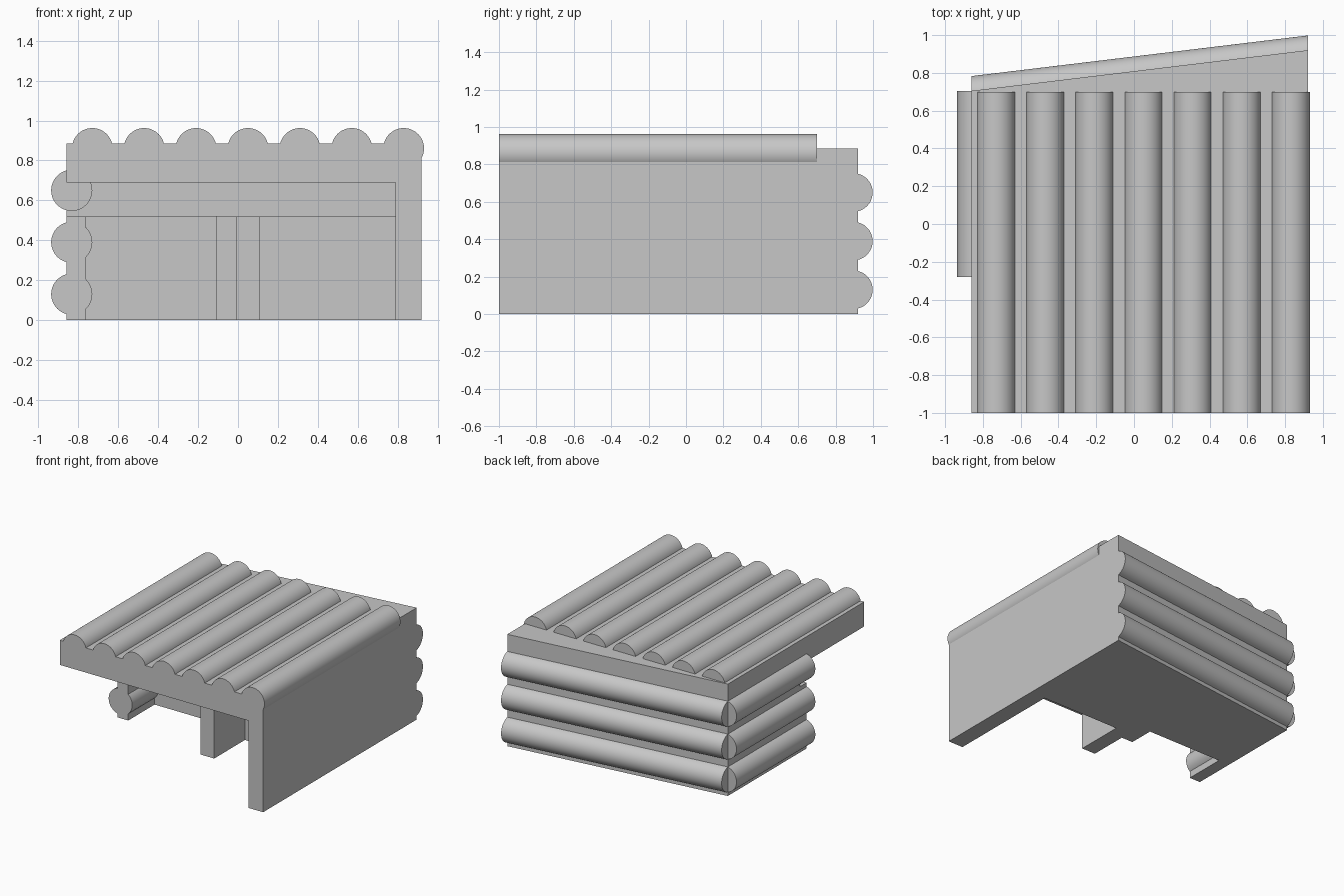
import bpy, bmesh, math
from mathutils import Vector

cube = bpy.data.objects.get("Cube")
if cube:
    bpy.data.objects.remove(cube)

grey = bpy.data.materials.new("plain_grey")
grey.use_nodes = True
tone = (0.57, 0.57, 0.57, 1)
grey.diffuse_color = tone
grey.node_tree.nodes["Principled BSDF"].inputs["Base Color"].default_value = tone

LEFT, RIGHT, INNER, FRONT = -0.86, 0.92, 0.79, -1.0


def back(x):
    """Depth of the slanted back wall at a given x."""
    return 0.705 + (x - LEFT) * 0.215 / (RIGHT - LEFT)


def finish(name, bm, smooth=False):
    bmesh.ops.recalc_face_normals(bm, faces=bm.faces)
    mesh = bpy.data.meshes.new(name)
    bm.to_mesh(mesh)
    bm.free()
    mesh.materials.append(grey)
    obj = bpy.data.objects.new(name, mesh)
    bpy.context.collection.objects.link(obj)
    if smooth:
        bpy.ops.object.select_all(action='DESELECT')
        obj.select_set(True)
        bpy.context.view_layer.objects.active = obj
        bpy.ops.object.shade_smooth_by_angle(angle=math.radians(30))
    return obj


def slab(name, plan, low, high):
    """Extrude a floor plan between two heights."""
    bm = bmesh.new()
    base = bm.faces.new([bm.verts.new((x, y, low)) for x, y in plan])
    top = bmesh.ops.extrude_face_region(bm, geom=[base])["geom"]
    for v in top:
        if isinstance(v, bmesh.types.BMVert):
            v.co.z = high
    return finish(name, bm)


def log(name, start, end, radius, axis, sides=48):
    """Round log whose ends are cut square to the x (0) or y (1) axis."""
    bm = bmesh.new()
    rings = []
    for centre in (start, end):
        ring = []
        for i in range(sides):
            t = math.tau * i / sides
            p = Vector(centre)
            p[1 - axis] += radius * math.cos(t)
            p.z += radius * math.sin(t)
            ring.append(bm.verts.new(p))
        rings.append(ring)
        bm.faces.new(ring)
    a, b = rings
    for i in range(sides):
        j = (i + 1) % sides
        bm.faces.new((a[i], a[j], b[j], b[i]))
    return finish(name, bm, smooth=True)


# Long side wall
slab("side_wall", [(INNER, FRONT), (RIGHT, FRONT), (RIGHT, back(RIGHT)),
                   (INNER, back(INNER))], 0, 0.885)

# Lower mass with two recessed bays, a stepped partition and the short wall
slab("lower_body", [
    (LEFT, -0.28), (-0.765, -0.28), (-0.765, 0.05), (-0.11, 0.05),
    (-0.11, -0.15), (-0.01, -0.15), (-0.01, -0.455), (0.11, -0.455),
    (0.11, -0.07), (INNER, -0.07), (INNER, back(INNER)), (LEFT, back(LEFT)),
], 0, 0.52)

# Ceiling band and overhanging roof
for name, front, low, high in (("ceiling_band", -0.2, 0.52, 0.69),
                               ("roof_slab", FRONT, 0.69, 0.885)):
    slab(name, [(LEFT, front), (INNER, front), (INNER, back(INNER)),
                (LEFT, back(LEFT))], low, high)

# Logs along the roof
for i in range(7):
    x = -0.73 + 0.26 * i
    log(f"roof_log_{i + 1}", (x, FRONT, 0.86), (x, 0.70, 0.86), 0.102, 1)

# Logs stacked on the short wall and on the slanted back
for i in range(3):
    z = 0.13 + 0.26 * i
    log(f"side_log_{i + 1}", (-0.833, -0.28, z), (-0.833, 0.705, z), 0.103, 1)
    log(f"back_log_{i + 1}", (LEFT, back(LEFT) - 0.025, z),
        (RIGHT, back(RIGHT) - 0.025, z), 0.103, 0)
